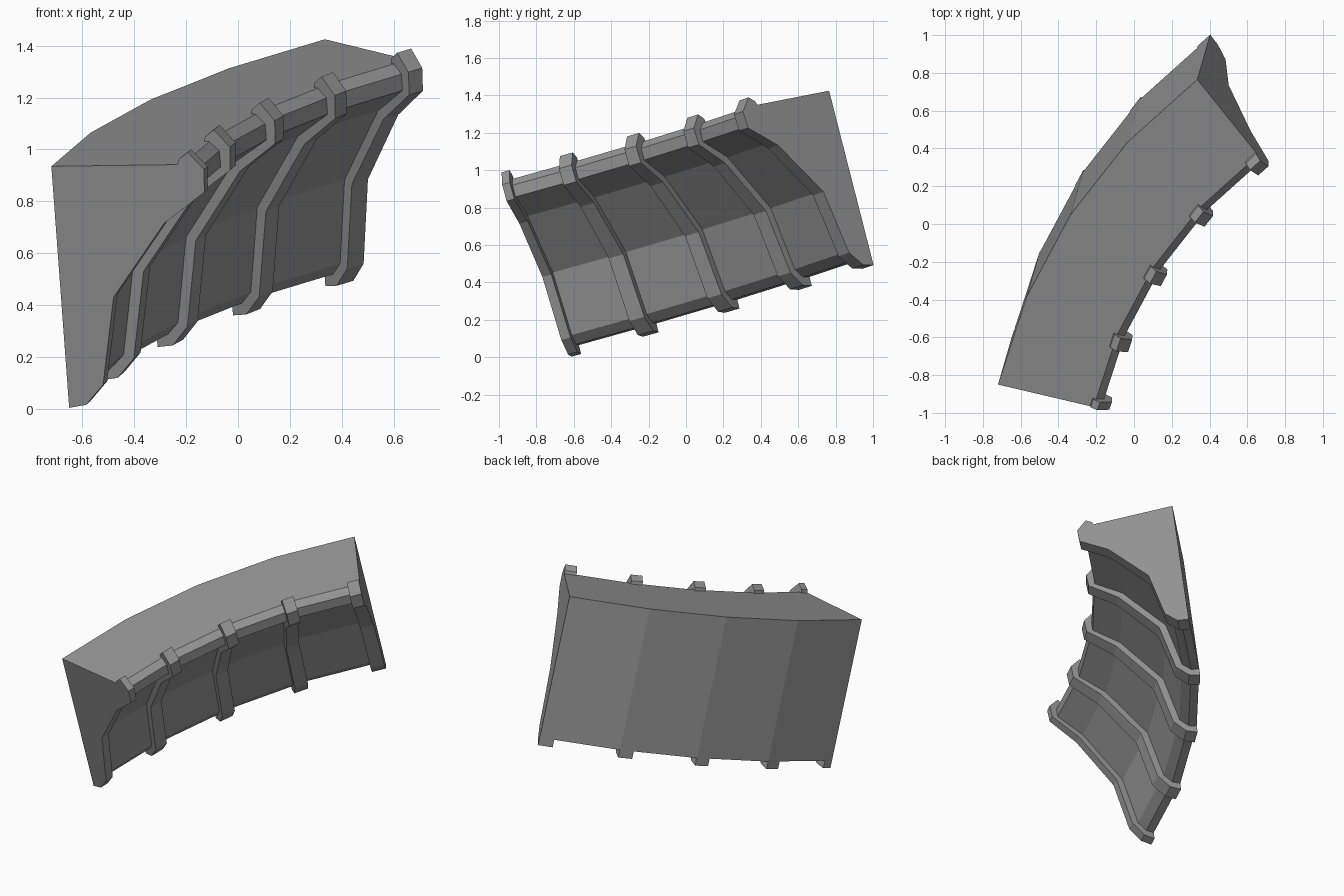
import bpy, bmesh, math
from mathutils import Vector

cube = bpy.data.objects.get("Cube")
if cube:
    bpy.data.objects.remove(cube, do_unlink=True)

# One stone-grey material
stone = bpy.data.materials.new("stone_grey")
stone.use_nodes = True
grey = (0.30, 0.30, 0.30, 1)
stone.diffuse_color = grey
stone.node_tree.nodes["Principled BSDF"].inputs["Base Color"].default_value = grey

# Tilted frame of the sweep: chord, axis and inward direction
start, end = Vector((-0.72, -0.85, 0.935)), Vector((0.335, 0.765, 1.425))
span = end - start
chord = span.normalized()
inward = chord.cross(Vector((-0.072, -0.248, 0.966))).normalized()
axis = inward.cross(chord)
SEGMENTS = 4
HALF = math.radians(19.5)
RADIUS = span.length / (2 * math.sin(HALF))
centre = (start + end) / 2 + inward * RADIUS * math.cos(HALF)

# Cross-sections as (distance inward from the back wall, height from the top)
WALL = [(0, 0), (0.52, 0), (0.56, -0.035), (0.56, -0.1), (0.40, -0.205),
        (0.165, -0.515), (0.10, -0.86), (0.05, -0.91), (0, -0.915)]
RIB = [(0.50, 0), (0.505, 0.02), (0.543, 0.048), (0.604, -0.02), (0.598, -0.112),
       (0.43, -0.234), (0.208, -0.526), (0.141, -0.874), (0.068, -0.953), (0, -0.964),
       (0, -0.89), (0.1, -0.5), (0.33, -0.14), (0.48, -0.02)]


def section(profile, joint):
    """Profile placed at a joint number along the arc."""
    t = HALF * (2 * joint / SEGMENTS - 1)
    out = chord * math.sin(t) - inward * math.cos(t)
    return [centre + out * (RADIUS - s) + axis * h for s, h in profile]


def loft(name, sections):
    """Solid joining a row of matching sections, capped at both ends."""
    bm = bmesh.new()
    rings = [[bm.verts.new(p) for p in ring] for ring in sections]
    n = len(rings[0])
    for a, b in zip(rings, rings[1:]):
        for i in range(n):
            j = (i + 1) % n
            bm.faces.new((a[i], a[j], b[j], b[i]))
    bm.faces.new(rings[0])
    bm.faces.new(rings[-1])
    bmesh.ops.recalc_face_normals(bm, faces=bm.faces)
    mesh = bpy.data.meshes.new(name)
    bm.to_mesh(mesh)
    bm.free()
    mesh.materials.append(stone)
    obj = bpy.data.objects.new(name, mesh)
    bpy.context.collection.objects.link(obj)
    return obj


# Curved wall with its coved face and top moulding
loft("coved_wall", [section(WALL, j) for j in range(SEGMENTS + 1)])

# Ribs: each ends at a joint, the first one starts at the open end
step = span.length / SEGMENTS
for j in range(SEGMENTS + 1):
    near = section(RIB, j)
    far = section(RIB, j - 1 if j else 1)
    width = 0.09 if j else 0.055
    inner = [p.lerp(q, width / step) for p, q in zip(near, far)]
    loft(f"rib_{j + 1}", [near, inner])
